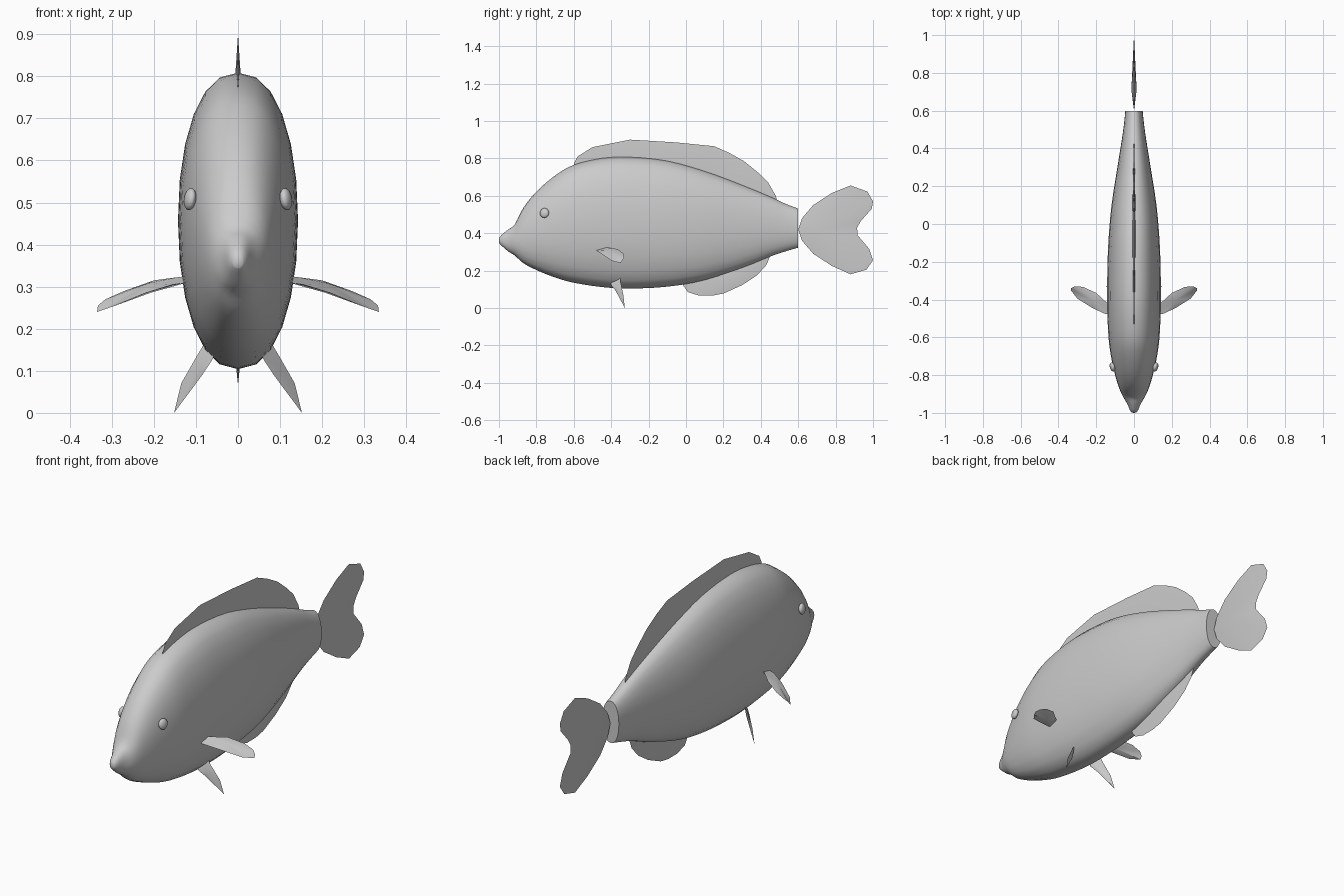
import bpy, bmesh, math
from mathutils import Vector

if "Cube" in bpy.data.objects:
    bpy.data.objects.remove(bpy.data.objects["Cube"])

grey = bpy.data.materials.new("grey")
grey.diffuse_color = (0.6, 0.6, 0.6, 1)
grey.use_nodes = True
grey.node_tree.nodes["Principled BSDF"].inputs["Base Color"].default_value = grey.diffuse_color


def finish(bm, name, angle=40):
    bmesh.ops.recalc_face_normals(bm, faces=bm.faces)
    me = bpy.data.meshes.new(name)
    bm.to_mesh(me)
    bm.free()
    ob = bpy.data.objects.new(name, me)
    bpy.context.collection.objects.link(ob)
    me.materials.append(grey)
    bpy.ops.object.select_all(action='DESELECT')
    ob.select_set(True)
    bpy.context.view_layer.objects.active = ob
    bpy.ops.object.shade_smooth_by_angle(angle=math.radians(angle))
    return ob


def cubic(a, b, c, d, t):
    return 0.5 * (2 * b + (c - a) * t + (2 * a - 5 * b + 4 * c - d) * t * t
                  + (3 * b - a - 3 * c + d) * t ** 3)


def lens_fin(name, points, centre, normal, thick):
    """Blade with a thin edge, swelling to both sides of its centre."""
    bm = bmesh.new()
    n = Vector(normal).normalized()
    rim = [bm.verts.new(p) for p in points]
    for s in (1, -1):
        hub = bm.verts.new(Vector(centre) + n * thick * s)
        for i, v in enumerate(rim):
            bm.faces.new((v, rim[(i + 1) % len(rim)], hub))
    return finish(bm, name, 45)


def flat_fin(name, outline, centre, thick):
    return lens_fin(name, [(0, y, z) for y, z in outline], (0, *centre), (1, 0, 0), thick)


# Body: lofted rounded sections (y, top, bottom, half width)
sections = [
    (-0.998, .375, .345, .012), (-0.985, .392, .332, .022), (-0.95, .420, .302, .037),
    (-0.915, .448, .280, .058), (-0.87, .535, .240, .078), (-0.80, .622, .203, .100),
    (-0.70, .708, .163, .122), (-0.60, .765, .135, .135), (-0.45, .801, .112, .142),
    (-0.30, .808, .104, .142), (-0.10, .788, .114, .136), (0.10, .733, .148, .119),
    (0.30, .658, .213, .088), (0.45, .595, .275, .064), (0.53, .558, .302, .053),
    (0.598, .532, .322, .046)]
SIDES, STEPS = 24, 3
bm = bmesh.new()
loft = []
for i in range(len(sections) - 1):
    quad = [sections[min(max(i + k, 0), len(sections) - 1)] for k in (-1, 0, 1, 2)]
    loft += [[cubic(*vals, s / STEPS) for vals in zip(*quad)] for s in range(STEPS)]
loft.append(sections[-1])
rings = []
for y, top, bot, w in loft:
    ring = []
    for k in range(SIDES):
        a = 2 * math.pi * k / SIDES
        c, s = math.cos(a), math.sin(a)
        x = w * math.copysign(abs(c) ** 0.88, c)
        z = (top + bot) / 2 + (top - bot) / 2 * math.copysign(abs(s) ** 0.95, s)
        ring.append(bm.verts.new((x, y, z)))
    rings.append(ring)
for a, b in zip(rings, rings[1:]):
    for k in range(SIDES):
        j = (k + 1) % SIDES
        bm.faces.new((a[k], a[j], b[j], b[k]))
nose = bm.verts.new((0, -1, .36))
for k in range(SIDES):
    bm.faces.new((rings[0][k], rings[0][(k + 1) % SIDES], nose))
bm.faces.new(rings[-1])
finish(bm, "body", 60)

# Fins on the centre line
flat_fin("dorsal_fin", [(-.60, .72), (-.60, .77), (-.58, .81), (-.50, .86), (-.30, .90),
         (-.05, .885), (.15, .865), (.23, .83), (.31, .785), (.39, .72), (.44, .67),
         (.48, .60), (.49, .56), (.45, .54), (.2, .62)], (-.05, .72), .012)
flat_fin("anal_fin", [(-.02, .16), (-.015, .12), (.01, .085), (.07, .066), (.14, .066),
         (.20, .077), (.30, .122), (.38, .175), (.43, .23), (.455, .29), (.38, .29),
         (.2, .23)], (.22, .18), .012)
flat_fin("tail_fin", [(.60, .42), (.62, .48), (.68, .55), (.78, .615), (.88, .655), (.97, .622),
         (1, .57), (.993, .53), (.935, .465), (.915, .43), (.917, .39), (.98, .315),
         (1, .255), (.965, .205), (.88, .18), (.78, .225), (.68, .29), (.62, .36)],
         (.71, .42), .014)

# Paired fins and eyes
for side, m in (("right", 1), ("left", -1)):
    pectoral = [(.12, -.48, .31), (.155, -.475, .305), (.22, -.445, .285), (.30, -.395, .252),
                (.335, -.35, .24), (.333, -.34, .255), (.315, -.33, .27), (.27, -.333, .29),
                (.20, -.365, .315), (.14, -.42, .323), (.12, -.43, .325)]
    lens_fin(side + "_pectoral_fin", [(m * x, y, z) for x, y, z in pectoral],
             (m * .21, -.405, .297), (m * .3, -.25, .9), .012)
    pelvic = [(.05, -.40, .15), (.062, -.402, .125), (.085, -.375, .09), (.152, -.327, 0),
              (.135, -.335, .07), (.095, -.35, .14), (.08, -.35, .165)]
    lens_fin(side + "_pelvic_fin", [(m * x, y, z) for x, y, z in pelvic],
             (m * .085, -.37, .11), (m * .7, -.5, .5), .008)

    bm = bmesh.new()
    bmesh.ops.create_uvsphere(bm, u_segments=16, v_segments=10, radius=.025)
    eye = finish(bm, side + "_eye", 60)
    eye.scale = (.56, 1, 1.05)
    eye.rotation_euler = (0, m * math.radians(-8), m * math.radians(-14))
    eye.location = (m * .114, -.757, .508)
